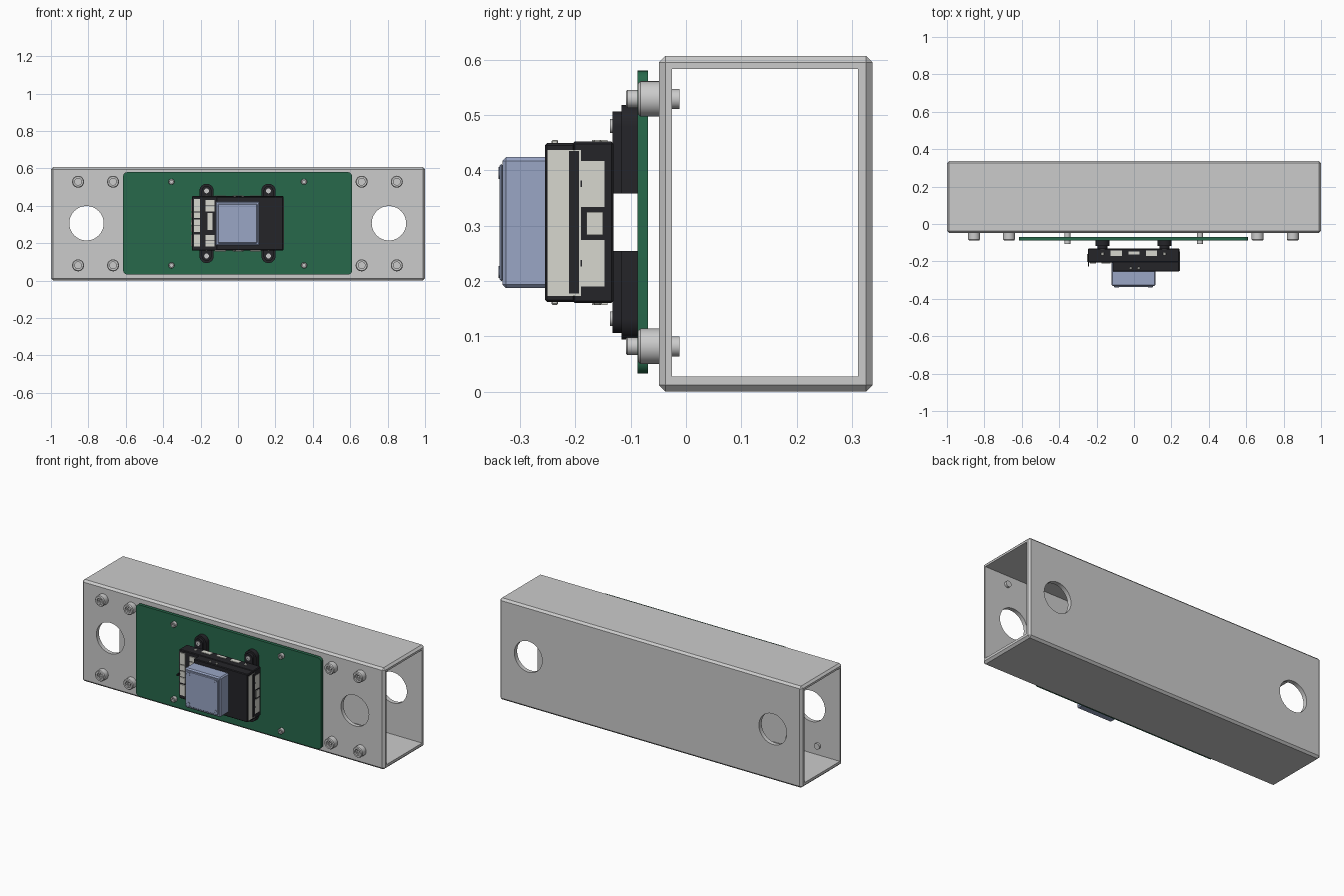
import bpy, bmesh, math

if "Cube" in bpy.data.objects:
    bpy.data.objects.remove(bpy.data.objects["Cube"])

def material(name, rgb):
    m = bpy.data.materials.new(name)
    m.diffuse_color = (*rgb, 1)
    m.use_nodes = True
    m.node_tree.nodes["Principled BSDF"].inputs["Base Color"].default_value = m.diffuse_color
    return m

GREEN = material("board_green", (0.02, 0.14, 0.07))
BLACK = material("black_plastic", (0.018, 0.018, 0.022))
BLUE = material("blue_metal", (0.32, 0.38, 0.56))
BEIGE = material("connector_beige", (0.68, 0.68, 0.62))

def add_object(name, bm, mat=None, smooth=False):
    bmesh.ops.recalc_face_normals(bm, faces=bm.faces[:])
    me = bpy.data.meshes.new(name)
    bm.to_mesh(me)
    bm.free()
    ob = bpy.data.objects.new(name, me)
    bpy.context.collection.objects.link(ob)
    if mat:
        me.materials.append(mat)
    if smooth:
        bpy.ops.object.select_all(action='DESELECT')
        ob.select_set(True)
        bpy.context.view_layer.objects.active = ob
        bpy.ops.object.shade_smooth_by_angle(angle=math.radians(35))
    return ob

def box(name, x, y, z, mat=None, bevel=0):
    """Box from (low, high) ranges on each axis."""
    bm = bmesh.new()
    bmesh.ops.create_cube(bm, size=1)
    for v in bm.verts:
        v.co = [r[0] if c < 0 else r[1] for c, r in zip(v.co, (x, y, z))]
    if bevel:
        bmesh.ops.bevel(bm, geom=bm.edges[:], offset=bevel, segments=1, affect='EDGES')
    return add_object(name, bm, mat)

def lathe(name, x, z, profile, mat=None, sides=32):
    """Round part about a y axis through (x, z); profile is (radius, y), closed with caps."""
    bm = bmesh.new()
    rings = []
    for r, y in profile:
        rings.append([bm.verts.new((x + r * math.cos(a), y, z + r * math.sin(a)))
                      for a in (2 * math.pi * i / sides for i in range(sides))])
    for a, b in zip(rings, rings[1:]):
        for i in range(sides):
            j = (i + 1) % sides
            bm.faces.new((a[i], a[j], b[j], b[i]))
    bm.faces.new(rings[0])
    bm.faces.new(rings[-1])
    return add_object(name, bm, mat, True)

def prism(name, pts, y0, y1, mat):
    """Extrude an x/z outline along y."""
    bm = bmesh.new()
    face = bm.faces.new([bm.verts.new((px, y0, pz)) for px, pz in pts])
    ext = bmesh.ops.extrude_face_region(bm, geom=[face])
    for v in ext['geom']:
        if isinstance(v, bmesh.types.BMVert):
            v.co.y = y1
    return add_object(name, bm, mat, True)

def arc(cx, cz, r, a0, a1, n):
    return [(cx + r * math.cos(math.radians(a0 + (a1 - a0) * i / n)),
             cz + r * math.sin(math.radians(a0 + (a1 - a0) * i / n))) for i in range(n + 1)]

def cut(target, cutter):
    mod = target.modifiers.new("cut", 'BOOLEAN')
    mod.operation, mod.solver, mod.object = 'DIFFERENCE', 'EXACT', cutter
    bpy.ops.object.select_all(action='DESELECT')
    bpy.context.view_layer.objects.active = target
    target.select_set(True)
    bpy.ops.object.modifier_apply(modifier=mod.name)
    bpy.data.objects.remove(cutter)

# Hollow rectangular tube with a round hole through front and back at each end
tube = box("tube", (-1, 1), (-0.049, 0.337), (0, 0.607), bevel=0.012)
cut(tube, box("bore_cutter", (-1.1, 1.1), (-0.025, 0.311), (0.027, 0.583)))
for hx in (-0.81, 0.807):
    cut(tube, lathe("hole_cutter", hx, 0.307, [(0.092, -0.2), (0.092, 0.5)], sides=48))

# Tube screws with hex sockets, shanks passing through the front wall
for sx in (-0.855, -0.668, 0.661, 0.849):
    for sz in (0.082, 0.529):
        lathe("tube_screw_head", sx, sz, [(0.032, -0.049), (0.032, -0.082), (0.028, -0.087),
                                          (0.018, -0.087), (0.018, -0.07)])
        lathe("screw_socket", sx, sz, [(0.018, -0.068), (0.018, -0.078), (0.010, -0.078),
                                       (0.010, -0.070)], sides=6)
        lathe("tube_screw_shank", sx, sz, [(0.018, -0.05), (0.018, -0.012)])

# Circuit board with rounded corners
corners = ((0.588, 0.558, 0), (-0.592, 0.558, 90), (-0.592, 0.055, 180), (0.588, 0.055, 270))
prism("circuit_board", [p for cx, cz, a in corners for p in arc(cx, cz, 0.022, a, a + 90, 6)],
      -0.088, -0.069, GREEN)

# Board screws standing off the tube
for sx in (-0.356, 0.353):
    for sz in (0.082, 0.529):
        lathe("board_screw", sx, sz, [(0.016, -0.045), (0.016, -0.106), (0.014, -0.108),
                                      (0.008, -0.108), (0.008, -0.098)], sides=24)

# Mounting feet: two-step rounded tabs above and below the housing
for fx in (-0.168, 0.163):
    for s in (1, -1):
        for r, y0, y1 in ((0.038, -0.087, -0.117), (0.026, -0.116, -0.133)):
            tab = [(px, 0.306 + s * pz) for px, pz in
                   arc(fx, 0.174, r, 0, 180, 20) + [(fx - r, 0.052), (fx + r, 0.052)]]
            prism("mounting_foot", tab, y0, y1, BLACK)
        lathe("foot_bolt", fx, 0.306 + s * 0.174, [(0.013, -0.13), (0.013, -0.137),
              (0.006, -0.137), (0.006, -0.134)], sides=20)

# Housing: full-width base and raised block to the right
box("housing_base", (-0.247, 0.243), (-0.205, -0.131), (0.160, 0.452), BLACK, 0.004)
box("housing_block", (-0.115, 0.243), (-0.255, -0.2), (0.162, 0.449), BLACK, 0.004)

# Blue module with raised lid and corner screws
box("blue_module", (-0.121, 0.116), (-0.332, -0.2), (0.187, 0.424), BLUE, 0.007)
box("blue_module_lid", (-0.108, 0.103), (-0.337, -0.33), (0.200, 0.411), BLUE, 0.003)
for sx in (-0.092, 0.087):
    for sz in (0.216, 0.395):
        lathe("lid_screw", sx, sz, [(0.011, -0.33), (0.011, -0.339), (0.005, -0.339),
                                    (0.005, -0.3375)], BLUE, 16)

# Right side panels and port
R = (0.235, 0.245)
box("side_panel", R, (-0.25, -0.190), (0.173, 0.437), BEIGE)
box("side_panel_band", (0.236, 0.247), (-0.211, -0.193), (0.177, 0.435), BLACK)
for z in ((0.190, 0.274), (0.334, 0.417)):
    box("side_connector", R, (-0.192, -0.147), z, BEIGE)
    box("side_connector_slot", (0.24, 0.2465), (-0.191, -0.188), (sum(z) / 2 - 0.006, sum(z) / 2 + 0.006), BLACK)
box("side_port", (0.24, 0.247), (-0.18, -0.150), (0.283, 0.325), BEIGE)

# Connectors and dots on top and bottom of the housing
for z in ((0.445, 0.455), (0.157, 0.167)):
    for x, y in (((-0.125, -0.065), (-0.170, -0.142)), ((-0.030, 0.030), (-0.163, -0.147)),
                 ((0.065, 0.122), (-0.170, -0.142))):
        box("edge_connector", x, y, z, BEIGE)
    for x in (-0.168, 0.163):
        box("edge_pin", (x - 0.008, x + 0.008), (-0.168, -0.152), z, BEIGE, 0.003)
    for x in (-0.018, 0.025):
        box("edge_light", (x - 0.006, x + 0.006), (-0.243, -0.231), z, BEIGE, 0.002)

# Connectors on the left ledge: outer row, then inner row
for z in ((0.370, 0.437), (0.334, 0.365), (0.296, 0.328), (0.259, 0.291), (0.184, 0.248)):
    box("ledge_connector", (-0.236, -0.203), (-0.211, -0.19), z, BEIGE)
    box("end_connector", (-0.25, -0.24), (-0.202, -0.160), z, BEIGE)
for z in ((0.403, 0.430), (0.371, 0.398), (0.216, 0.243), (0.184, 0.211)):
    box("ledge_socket", (-0.174, -0.125), (-0.211, -0.19), z, BEIGE)
box("ledge_header", (-0.163, -0.136), (-0.211, -0.19), (0.270, 0.361), BEIGE)
box("ledge_stub", (-0.247, -0.240), (-0.226, -0.2), (0.300, 0.312), BLACK)
